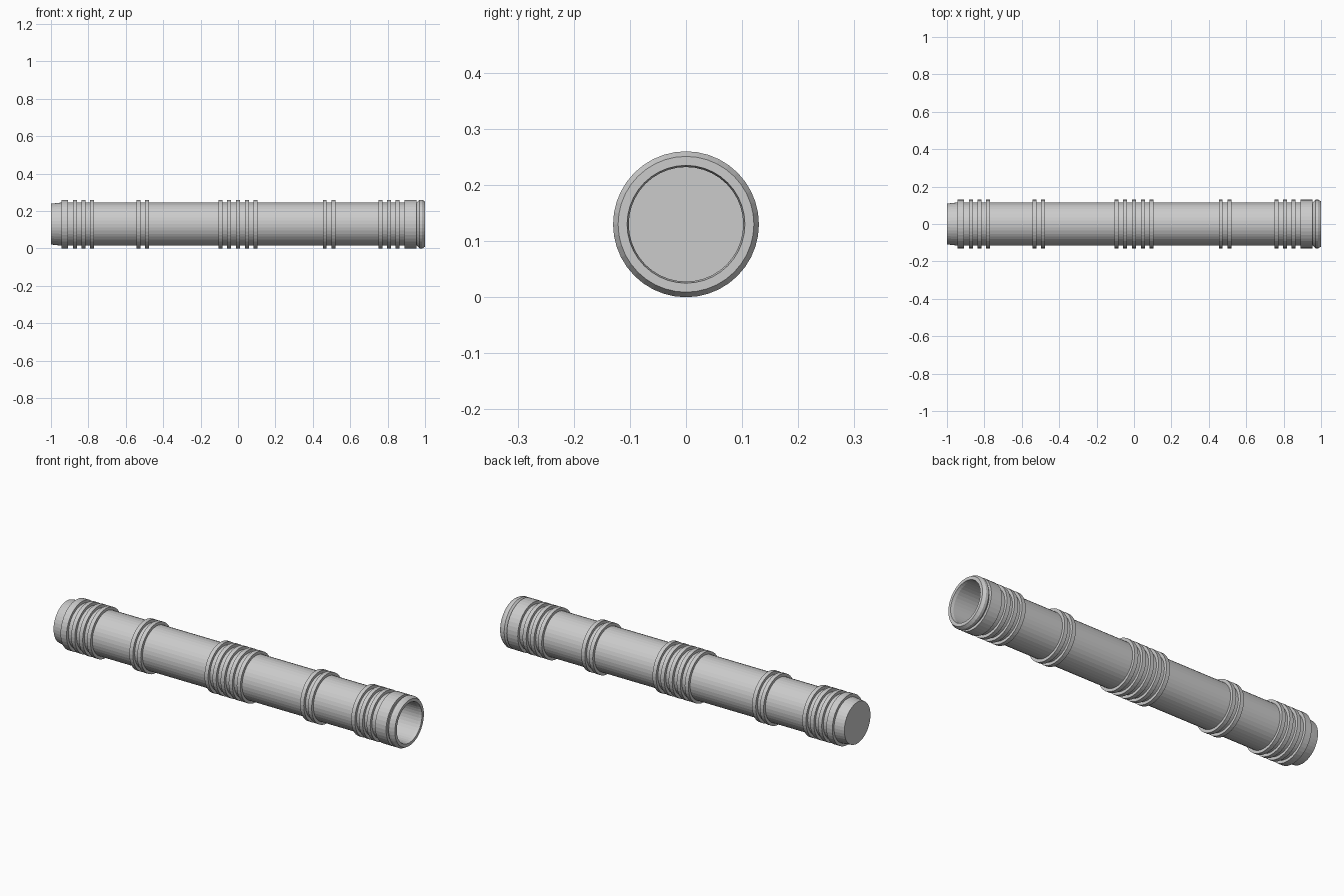
import bpy
import math

if "Cube" in bpy.data.objects:
    bpy.data.objects.remove(bpy.data.objects["Cube"], do_unlink=True)

SIDES = 40
BODY_R = 0.115
BAND_R = 0.13
AXIS_Z = 0.13

metal = bpy.data.materials.new("light grey metal")
metal.use_nodes = True
grey = (0.6, 0.6, 0.6, 1)
metal.diffuse_color = grey
metal.node_tree.nodes["Principled BSDF"].inputs["Base Color"].default_value = grey


def lathe(name, profile, cap_start=False, cap_end=False):
    """Revolve (x, radius) points around the long axis."""
    verts, faces = [], []
    for x, r in profile:
        for k in range(SIDES):
            a = 2 * math.pi * k / SIDES
            verts.append((x, r * math.cos(a), r * math.sin(a)))
    for i in range(len(profile) - 1):
        for k in range(SIDES):
            n = (k + 1) % SIDES
            a, b = i * SIDES, (i + 1) * SIDES
            faces.append((a + n, a + k, b + k, b + n))
    if cap_start:
        faces.append(tuple(reversed(range(SIDES))))
    if cap_end:
        last = (len(profile) - 1) * SIDES
        faces.append(tuple(range(last, last + SIDES)))
    mesh = bpy.data.meshes.new(name)
    mesh.from_pydata(verts, [], faces)
    mesh.materials.append(metal)
    mesh.update()
    obj = bpy.data.objects.new(name, mesh)
    obj.location.z = AXIS_Z
    bpy.context.collection.objects.link(obj)
    return obj


def band(name, centre, width):
    """Raised square-edged ring around the tube."""
    x0, x1 = centre - width / 2, centre + width / 2
    lathe(name, [(x0, BODY_R), (x0, BAND_R), (x1, BAND_R), (x1, BODY_R)])


# Hollow tube: closed end, outer wall, flared rim, bore and bore floor
lathe("tube", [
    (-1, 0.109), (-0.975, 0.112), (-0.945, BODY_R),
    (0.955, BODY_R), (0.97, BAND_R), (0.985, BAND_R), (1, 0.121),
    (1, 0.105), (0.985, 0.102), (-0.95, 0.102),
], cap_start=True, cap_end=True)

# Wide end collars
band("closed_end_collar", -0.927, 0.035)
band("open_end_collar", 0.923, 0.064)

# Groups of narrow grip bands
groups = {
    "closed_end_band": (-0.872, -0.826, -0.78),
    "rear_pair_band": (-0.533, -0.487),
    "middle_band": (-0.094, -0.047, 0, 0.047, 0.094),
    "front_pair_band": (0.464, 0.51),
    "open_end_band": (0.762, 0.807, 0.852),
}
for name, centres in groups.items():
    for i, centre in enumerate(centres, 1):
        band(f"{name}_{i}", centre, 0.021)
